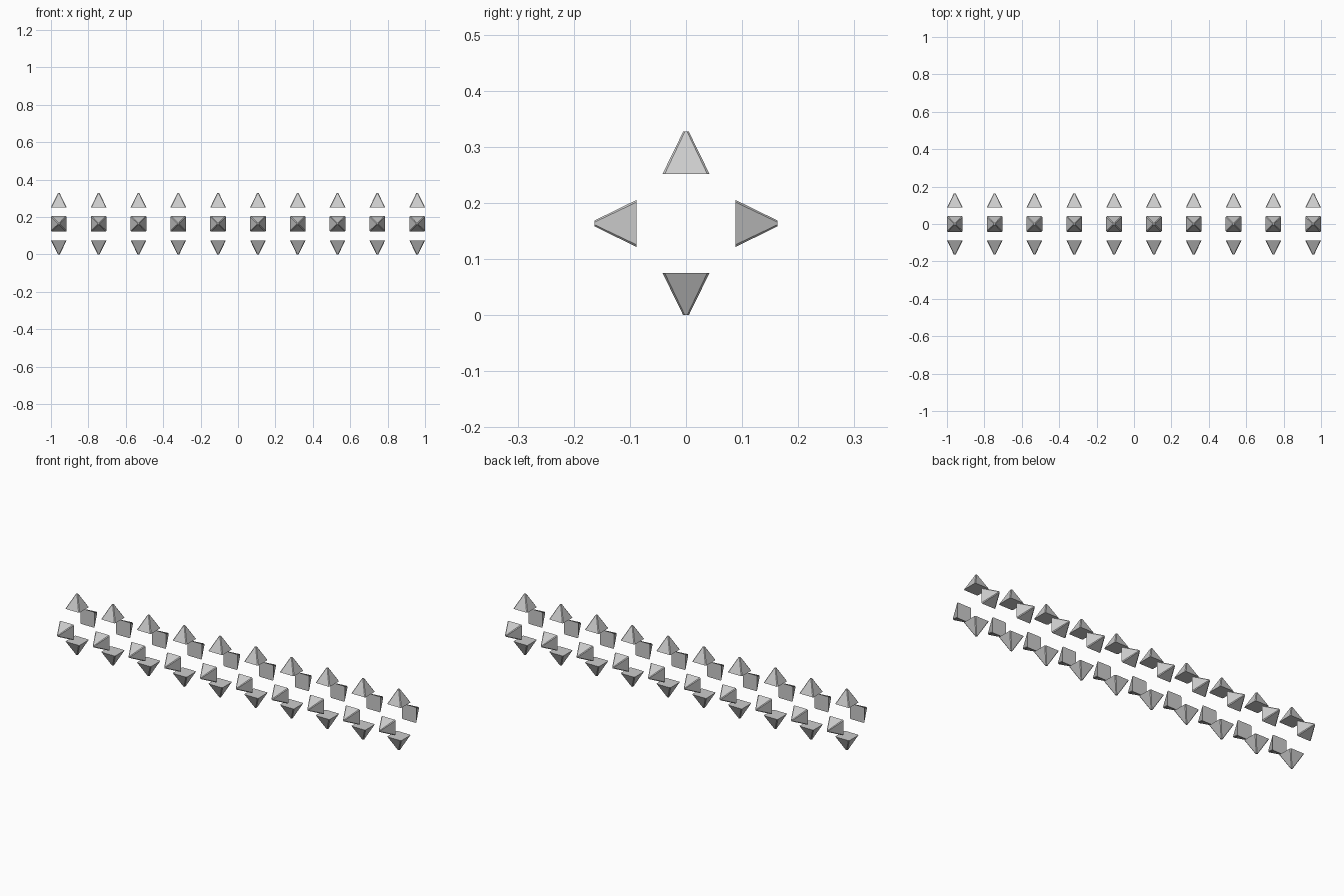
import bpy, bmesh
from math import pi
from mathutils import Matrix, Vector

if "Cube" in bpy.data.objects:
    bpy.data.objects.remove(bpy.data.objects["Cube"])

COUNT, END = 10, 0.958        # studs per row, last stud centre
AXIS_Z = 0.1635               # height of the central axis
BASE, TIP = 0.088, 0.1635     # distance of stud base and tip from axis


def chamfered_square(half, cut):
    """Square outline with small cut corners."""
    k = half - cut
    return [(half, -k), (half, k), (k, half), (-k, half),
            (-half, k), (-half, -k), (-k, -half), (k, -half)]


def stud_mesh():
    """Pyramid stud with chamfered ridges and a tiny blunt tip."""
    bm = bmesh.new()
    low = [bm.verts.new((x, y, BASE)) for x, y in chamfered_square(0.042, 0.004)]
    high = [bm.verts.new((x, y, TIP)) for x, y in chamfered_square(0.005, 0.003)]
    bm.faces.new(low[::-1])
    bm.faces.new(high)
    for i in range(8):
        j = (i + 1) % 8
        bm.faces.new((low[i], low[j], high[j], high[i]))
    mesh = bpy.data.meshes.new("stud")
    bm.to_mesh(mesh)
    bm.free()
    return mesh


# Four rows of studs pointing outward from the long axis
mesh = stud_mesh()
for row, name in enumerate(("top", "front", "bottom", "back")):
    for i in range(COUNT):
        stud = bpy.data.objects.new(f"{name}_stud_{i + 1}", mesh)
        x = -END + 2 * END * i / (COUNT - 1)
        stud.matrix_world = (Matrix.Translation(Vector((x, 0, AXIS_Z)))
                             @ Matrix.Rotation(row * pi / 2, 4, 'X'))
        bpy.context.collection.objects.link(stud)
